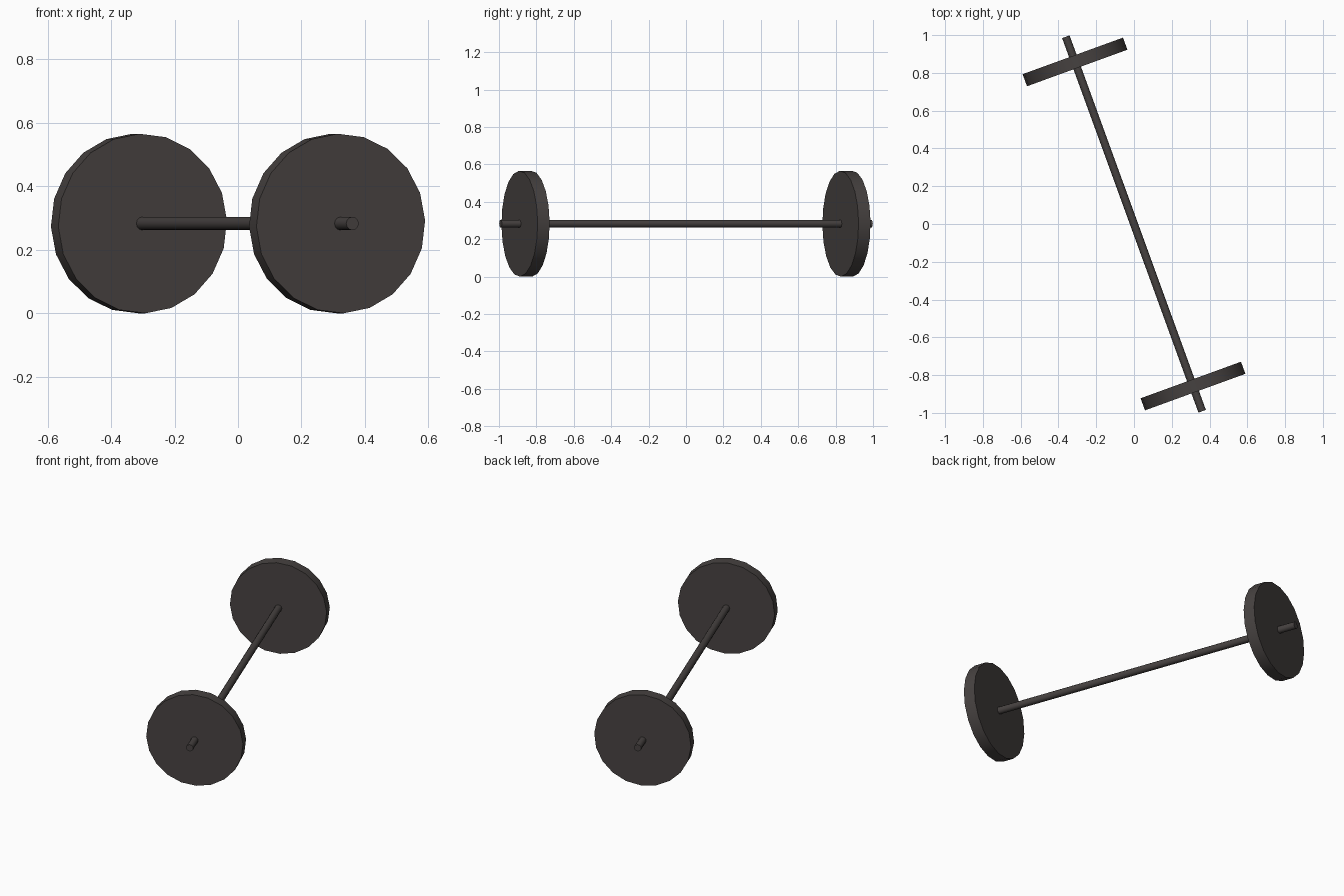
import bpy
from math import radians
from mathutils import Matrix, Vector

cube = bpy.data.objects.get("Cube")
if cube:
    bpy.data.objects.remove(cube, do_unlink=True)

CENTRE = Vector((0, 0, 0.283))
PLATE_RADIUS = 0.283
PLATE_OFFSET = 0.913
# Bar axis runs front to back, turned about the vertical
TURN = Matrix.Rotation(radians(20), 4, 'Z') @ Matrix.Rotation(radians(90), 4, 'X')
ROLL = Matrix.Rotation(radians(2), 4, 'Z')

# Dark iron for every part
iron = bpy.data.materials.new("dark_iron")
iron.use_nodes = True
colour = (0.062, 0.054, 0.052, 1)
iron.diffuse_color = colour
iron.node_tree.nodes["Principled BSDF"].inputs["Base Color"].default_value = colour


def disc(name, sides, radius, depth, offset):
    """Cylinder on the bar axis, offset from the middle of the bar."""
    bpy.ops.mesh.primitive_cylinder_add(vertices=sides, radius=radius, depth=depth)
    ob = bpy.context.object
    ob.name = name
    ob.data.materials.append(iron)
    along = TURN @ Vector((0, 0, offset))
    ob.matrix_world = Matrix.Translation(CENTRE + along) @ TURN @ ROLL
    bpy.ops.object.shade_smooth_by_angle(angle=radians(35))
    return ob


# Bar through both weight plates
disc("bar", 12, 0.021, 2.11, 0)
for name, side in (("front_plate", 1), ("back_plate", -1)):
    disc(name, 20, PLATE_RADIUS, 0.068, side * PLATE_OFFSET)
